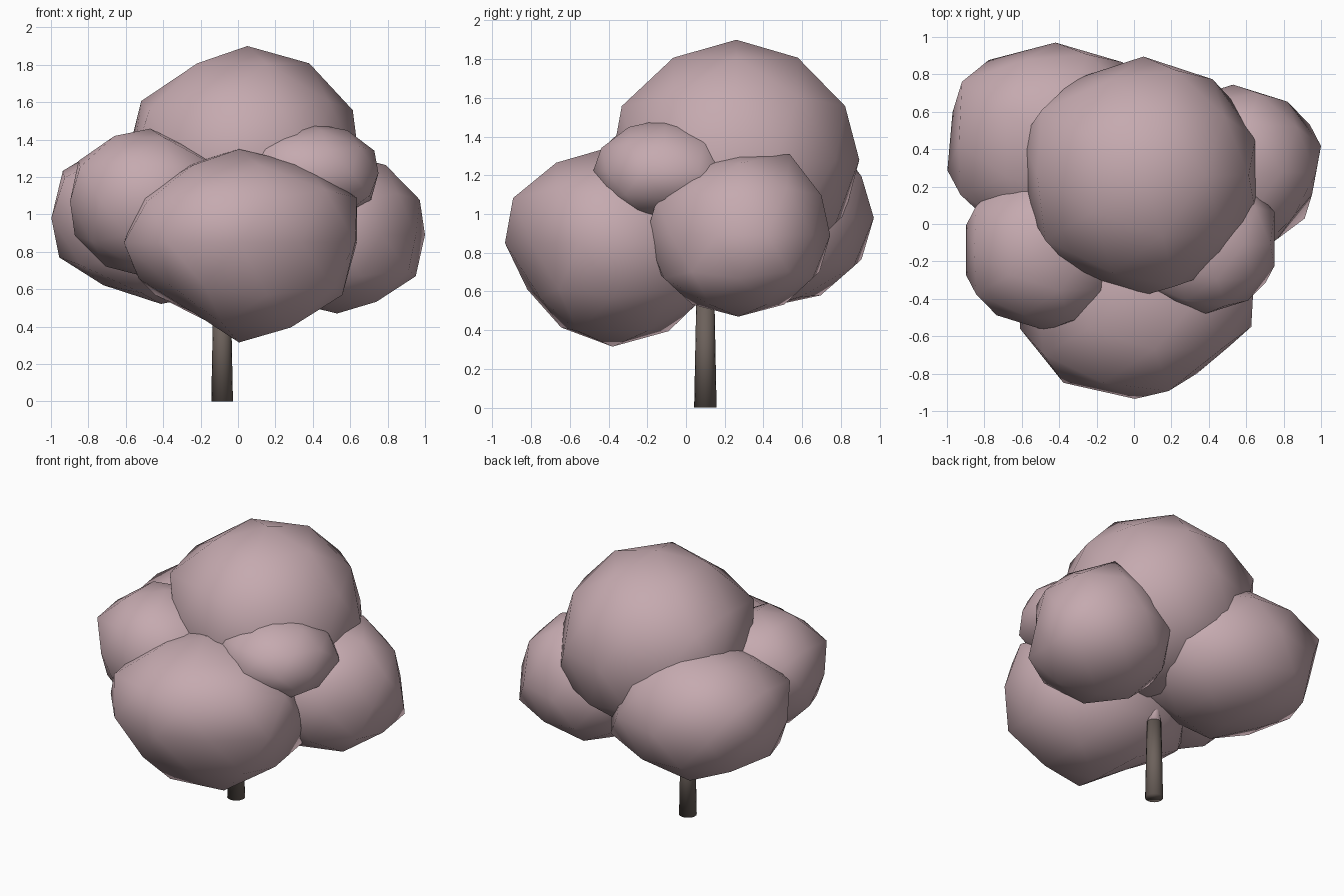
import bpy, bmesh
from mathutils import Vector

if "Cube" in bpy.data.objects:
    bpy.data.objects.remove(bpy.data.objects["Cube"])


def material(name, rgb):
    mat = bpy.data.materials.new(name)
    mat.diffuse_color = (*rgb, 1.0)
    mat.use_nodes = True
    mat.node_tree.nodes["Principled BSDF"].inputs["Base Color"].default_value = mat.diffuse_color
    return mat


BLOSSOM = material("dusty pink blossom", (0.56, 0.40, 0.43))
BARK = material("dark brown bark", (0.15, 0.12, 0.105))


def finish(name, bm, mat):
    for f in bm.faces:
        f.smooth = True
    mesh = bpy.data.meshes.new(name)
    bm.to_mesh(mesh)
    bm.free()
    mesh.materials.append(mat)
    obj = bpy.data.objects.new(name, mesh)
    bpy.context.collection.objects.link(obj)
    return obj


def foliage(name, centre, radii, dents=()):
    """Low-poly rounded clump; each dent is (direction, offset) with falloff."""
    bm = bmesh.new()
    bmesh.ops.create_icosphere(bm, subdivisions=2, radius=1.0)
    for v in bm.verts:
        unit = v.co.normalized()
        x, y, z = v.co
        if 0.40 < abs(z) < 0.50:          # slightly boxy shoulders
            if 0.70 < abs(x) < 0.75:
                x *= 1.15
            y *= 1.04
        co = Vector(centre) + Vector((x * radii[0], y * radii[1], z * radii[2]))
        for direction, offset in dents:
            dist = (unit - Vector(direction).normalized()).length
            co += Vector(offset) * max(0.0, min(1.0, (0.65 - dist) / 0.4))
        v.co = co
    return finish(name, bm, BLOSSOM)


def tapered_post(name, mat, x, y, z0, z1, r0, r1):
    bm = bmesh.new()
    bmesh.ops.create_cone(bm, cap_ends=True, segments=16, radius1=r0,
                          radius2=r1, depth=z1 - z0)
    bmesh.ops.translate(bm, verts=bm.verts, vec=(x, y, (z0 + z1) / 2))
    return finish(name, bm, mat)


# Foliage clumps
foliage("crown_foliage", (0.05, 0.26, 1.28), (0.63, 0.635, 0.62), [
    ((-1, 0.2, 0.2), (-0.05, 0, 0)),
    ((0.28, -0.85, 0.45), (0, -0.03, 0)),
])
foliage("front_foliage", (0.005, -0.38, 0.85), (0.65, 0.58, 0.535), [
    ((0, -0.85, -0.5), (0, 0.08, 0.0)),
    ((-0.6, -0.2, -0.7), (0.09, 0, 0.09)),
    ((0.6, -0.7, -0.2), (-0.05, 0.05, 0)),
    ((0.9, 0, 0.45), (0.05, 0, 0)),
    ((-0.7, -0.3, 0.55), (0.05, 0, -0.02)),
    ((0, -0.53, 0.85), (0, 0, -0.04)),
    ((0.45, 0.2, 0.85), (0, 0, -0.04)),
    ((-0.45, 0.2, 0.85), (0, 0, -0.04)),
])
foliage("back_right_foliage", (0.53, 0.27, 0.89), (0.494, 0.475, 0.42), [
    ((0.3, 0.5, 0.85), (0, 0.03, 0.06)),
    ((0.8, -0.6, 0), (-0.06, 0.04, 0)),
])
foliage("back_left_foliage", (-0.42, 0.42, 0.98), (0.61, 0.55, 0.48), [
    ((-0.7, 0.55, 0.45), (0, 0.04, 0)),
    ((-0.95, 0.31, 0), (0.03, 0, 0)),
    ((-0.72, -0.55, 0.1), (0, 0.05, 0)),
    ((-0.45, 0, -0.85), (0.02, 0, 0.05)),
    ((-0.2, -0.4, 0.85), (0, 0, -0.06)),
])
foliage("front_left_foliage", (-0.47, -0.14, 1.07), (0.45, 0.43, 0.41), [
    ((0.5, 0, 0.85), (0, 0, -0.07)),
])
foliage("front_right_foliage", (0.38, -0.11, 1.22), (0.39, 0.37, 0.27), [
    ((0.9, 0.5, 0), (0, 0.06, 0)),
])

# Trunk, with a blossom-coloured tip inside the crown
tapered_post("trunk", BARK, -0.085, 0.10, 0.0, 0.56, 0.058, 0.047)
tapered_post("trunk_tip", BLOSSOM, -0.085, 0.10, 0.56, 0.80, 0.047, 0.015)
